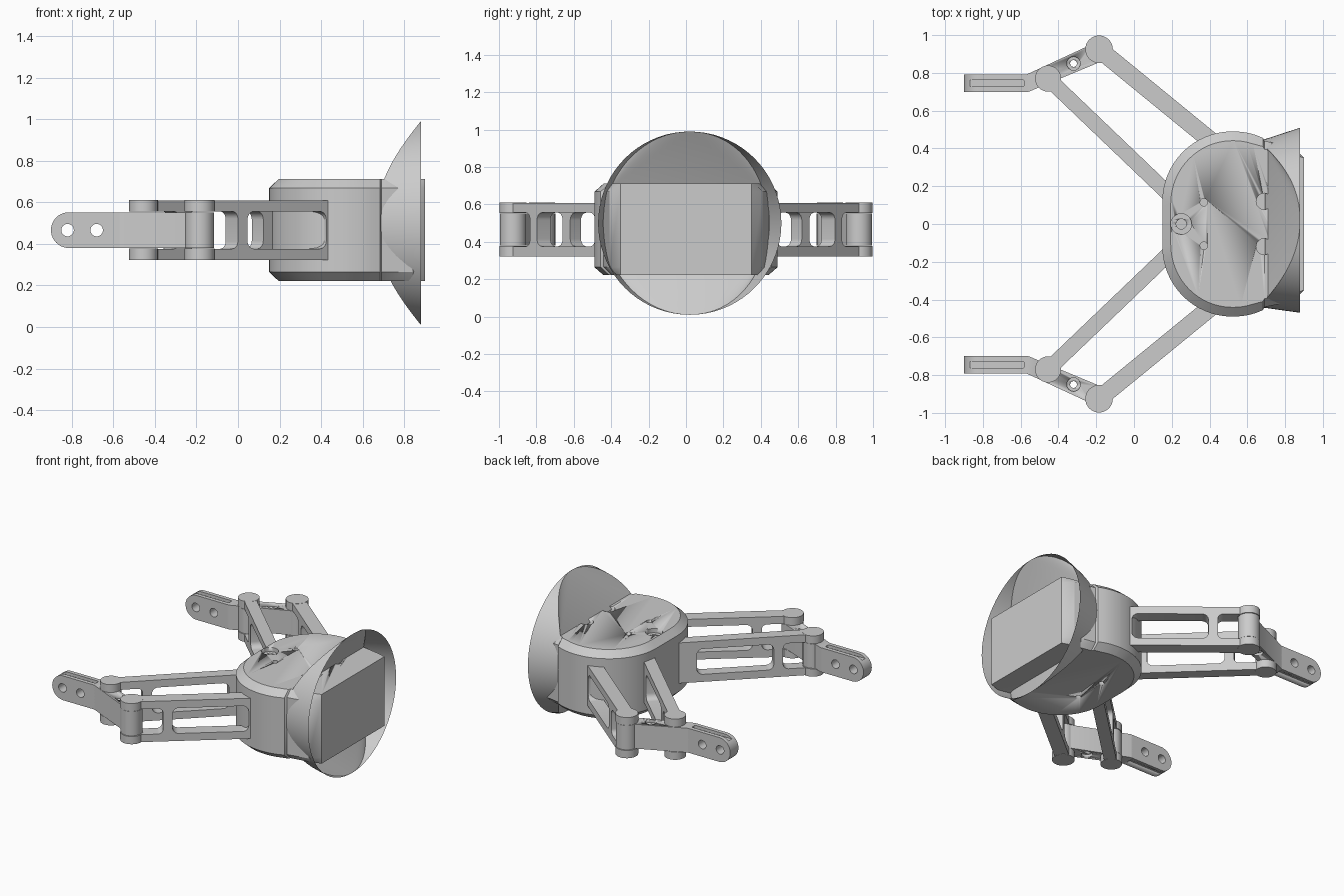
import bpy, bmesh
from math import sin, cos, pi, radians
from mathutils import Matrix, Vector

if "Cube" in bpy.data.objects:
    bpy.data.objects.remove(bpy.data.objects["Cube"])

ZC = 0.466  # mid height of body and arms


def finish(name, bm, mirror=False, smooth=30):
    bmesh.ops.remove_doubles(bm, verts=bm.verts, dist=1e-5)
    bmesh.ops.recalc_face_normals(bm, faces=bm.faces)
    me = bpy.data.meshes.new(name)
    bm.to_mesh(me)
    bm.free()
    ob = bpy.data.objects.new(name, me)
    bpy.context.collection.objects.link(ob)
    bpy.ops.object.select_all(action='DESELECT')
    ob.select_set(True)
    bpy.context.view_layer.objects.active = ob
    bpy.ops.object.shade_smooth_by_angle(angle=radians(smooth))
    if mirror:
        m = ob.modifiers.new("mirror", 'MIRROR')
        m.use_axis = (False, True, False)
        m.use_mirror_merge = False
    return ob


def plate(name, loops, half, mat, mirror=True):
    """Flat outline (first loop) with holes (other loops), extruded both ways."""
    cu = bpy.data.curves.new(name, 'CURVE')
    cu.dimensions, cu.fill_mode, cu.extrude = '2D', 'BOTH', half
    for pts in loops:
        sp = cu.splines.new('POLY')
        sp.points.add(len(pts) - 1)
        for p, (x, y) in zip(sp.points, pts):
            p.co = (x, y, 0, 1)
        sp.use_cyclic_u = True
    tmp = bpy.data.objects.new("tmp", cu)
    bpy.context.collection.objects.link(tmp)
    me = bpy.data.meshes.new_from_object(tmp.evaluated_get(bpy.context.evaluated_depsgraph_get()))
    bpy.data.objects.remove(tmp)
    bm = bmesh.new()
    bm.from_mesh(me)
    bm.transform(mat)
    return finish(name, bm, mirror)


def arc(cx, cy, r, a0, a1, n=10):
    return [(cx + r * cos(radians(a0 + (a1 - a0) * i / n)),
             cy + r * sin(radians(a0 + (a1 - a0) * i / n))) for i in range(n + 1)]


def circle(cx, cy, r, n=32):
    return arc(cx, cy, r, 0, 360, n)[:-1]


def round_rect(x0, x1, y0, y1, r):
    return (arc(x1 - r, y1 - r, r, 90, 0, 6) + arc(x1 - r, y0 + r, r, 0, -90, 6)
            + arc(x0 + r, y0 + r, r, -90, -180, 6) + arc(x0 + r, y1 - r, r, 180, 90, 6))


def at_z(z):
    return Matrix.Translation((0, 0, z))


def cut(ob, cutter):
    m = ob.modifiers.new("cut", 'BOOLEAN')
    m.object, m.operation, m.solver = cutter, 'DIFFERENCE', 'EXACT'
    bpy.context.view_layer.objects.active = ob
    bpy.ops.object.modifier_move_to_index(modifier="cut", index=0)
    bpy.ops.object.modifier_apply(modifier="cut")
    bpy.data.objects.remove(cutter)


def drill(ob, x, y, z, r, depth):
    cut(ob, plate("drill", [circle(x, y, r, 24)], depth, at_z(z), False))


# body: rounded housing with chamfered rims and a squared rear end
half = [(0.9, 0.35), (0.84, 0.41), (0.69, 0.44)] + arc(0.53, 0.13, 0.36, 65, 90, 4) \
    + arc(0.52, 0.12, 0.37, 90, 180, 16)
outline = half + [(x, -y) for x, y in reversed(half)]


def inset(x, y):
    if x > 0.88:
        return x, y
    return (x if x > 0.66 else 0.52 + (x - 0.52) * 0.88), y * 0.9


bm = bmesh.new()
rings = []
for z, small in ((0.222, True), (0.265, False), (0.668, False), (0.711, True)):
    rings.append([bm.verts.new((*(inset(x, y) if small else (x, y)), z)) for x, y in outline])
n = len(outline)
for a, b in zip(rings, rings[1:]):
    for i in range(n):
        j = (i + 1) % n
        bm.faces.new((a[i], a[j], b[j], b[i]))
bm.faces.new(rings[0])
bm.faces.new(rings[-1])
body = finish("body", bm)
drill(body, 0.25, 0, 0.711, 0.055, 0.03)
drill(body, 0.25, 0, 0.711, 0.027, 0.12)
for s in (-1, 1):
    drill(body, 0.37, s * 0.115, 0.711, 0.02, 0.06)
    drill(body, 0.37, s * 0.115, 0.222, 0.02, 0.06)
    drill(body, 0.69, s * 0.12, 0.711, 0.043, 0.04)

# flange: round rim drawn forward into two curved side cheeks and flat triangles
N, K = 72, 5
bm = bmesh.new()
rim, inner = [], []
for i in range(N):
    a = 2 * pi * i / N
    f = abs(sin(a)) ** 2.3
    r = 0.44 + 0.05 * f
    rim.append(bm.verts.new((0.88, 0.02 + 0.49 * cos(a), 0.5 + 0.49 * sin(a))))
    inner.append(bm.verts.new((0.665 + 0.215 * f, 0.02 * f + r * cos(a), 0.5 + r * sin(a))))
for i in range(N):
    j = (i + 1) % N
    bm.faces.new((rim[i], rim[j], inner[j], inner[i]))
for top in (N // 4, 3 * N // 4):
    c0, c1 = top - N // 4 + K, top + N // 4 - K
    bm.faces.new((inner[c0], inner[top], inner[c1]))
    for i in range(c0 + 1, top):
        bm.faces.new((inner[c0], inner[i], inner[i + 1]))
    for i in range(top, c1 - 1):
        bm.faces.new((inner[c1], inner[i], inner[i + 1]))
bmesh.ops.dissolve_degenerate(bm, dist=1e-5, edges=bm.edges)
finish("flange", bm)


# arms: windowed bars with a forked end at the pivot
def arm(name, p, q, width, notch, w0, w1, r):
    p, q = Vector((*p, 0)), Vector((*q, 0))
    d = (q - p).normalized()
    up = Vector((0, 0, 1))
    side = d.cross(up)
    mat = Matrix((d, up, side)).transposed().to_4x4()
    mat.translation = p + up * ZC
    L, h, g = (q - p).length, 0.143, 0.09
    loop = ([(0, h), (L, h), (L, -h), (0, -h), (0, -g)]
            + arc(notch - 0.035, -g + 0.035, 0.035, -90, 0, 6)
            + arc(notch - 0.035, g - 0.035, 0.035, 0, 90, 6) + [(0, g)])
    plate(name, [loop, round_rect(w0, w1, -g, g, 0.04)], width / 2, mat)
    for k, s in (("upper", 1), ("lower", -1)):
        plate(f"{name}_{k}_knuckle", [circle(p.x, p.y, r)], 0.0275, at_z(ZC + s * 0.1165))


OUT, INN = (-0.185, 0.925), (-0.455, 0.77)
arm("outer_arm", OUT, (0.5, 0.365), 0.093, 0.2, 0.26, 0.75, 0.073)
arm("inner_arm", INN, (0.24, 0.105), 0.08, 0.2, 0.26, 0.76, 0.069)

# finger tips: rounded bar with two cross holes and grooves above and below
h = 0.086
tip_mat = Matrix.Translation((0, 0.745, ZC)) @ Matrix.Rotation(pi / 2, 4, 'X')
tip = plate("finger_tip", [arc(-0.9 + h, 0, h, 90, 270, 20) + [(-0.57, -h), (-0.57, h)],
                           circle(-0.82, 0, 0.03), circle(-0.68, 0, 0.03)], 0.046, tip_mat)
for s in (-1, 1):
    cut(tip, plate("groove", [round_rect(-0.88, -0.58, 0.727, 0.763, 0.012)], 0.02,
                   at_z(ZC + s * h), False))

# finger links joining both arm pivots
link = plate("finger_link", [[(-0.57, 0.791), (-0.22, 0.953), (-0.15, 0.87), (-0.56, 0.699),
                              (-0.575, 0.699), (-0.575, 0.791)]], h, at_z(ZC))
for s in (-1, 1):
    drill(link, -0.32, 0.85, ZC + s * h, 0.036, 0.02)
drill(link, -0.32, 0.85, ZC, 0.018, 0.2)
for nm, c, r in (("outer", OUT, 0.07), ("inner", INN, 0.066)):
    plate(nm + "_pivot_barrel", [circle(*c, r)], h, at_z(ZC))
